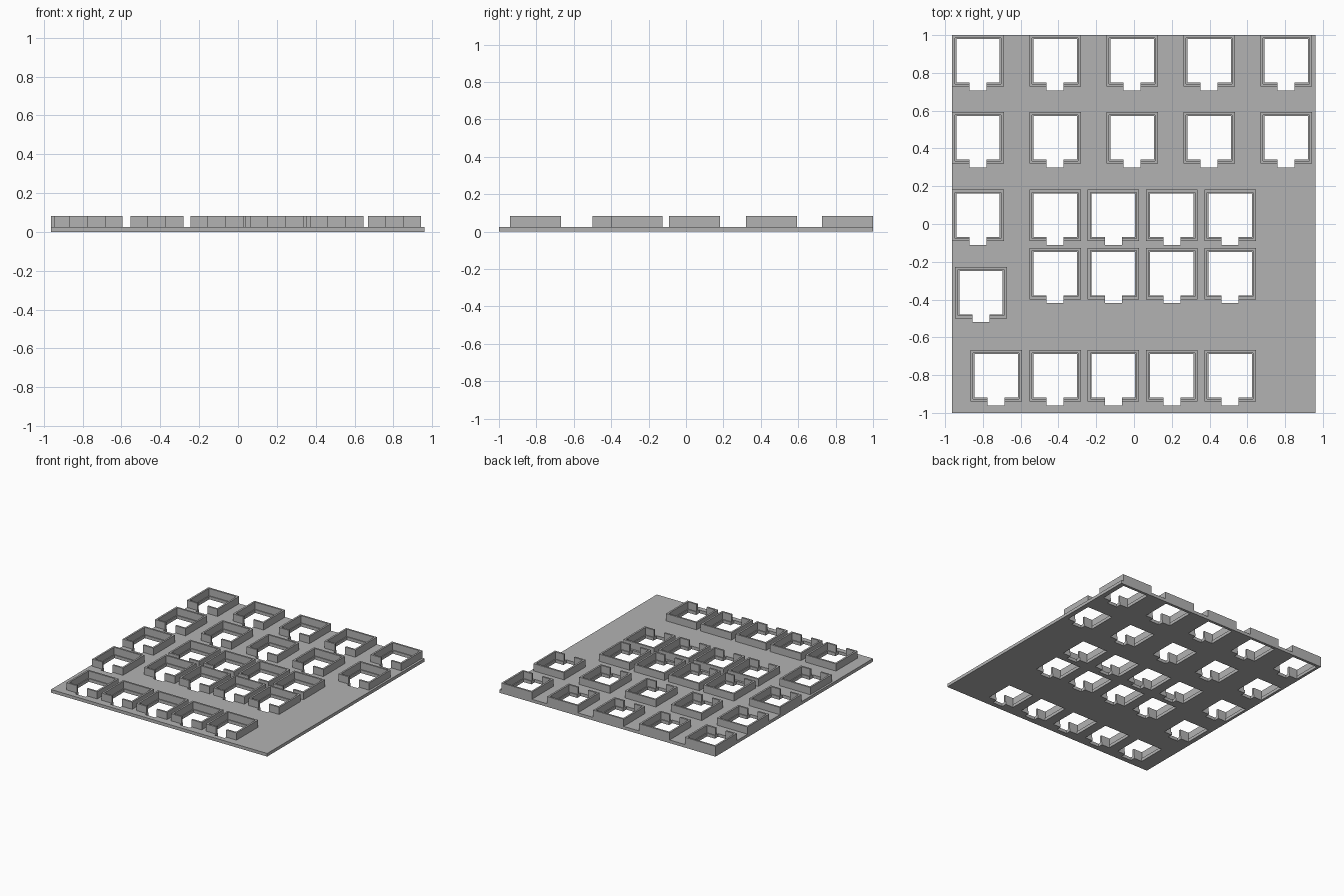
import bpy
import bmesh

cube = bpy.data.objects.get("Cube")
if cube:
    bpy.data.objects.remove(cube, do_unlink=True)

PLATE_TOP, WALL_TOP = 0.025, 0.083
OUTER, INNER, HOLE = 0.1365, 0.122, 0.115   # half widths of each socket
NOTCH, NOTCH_END = 0.045, 0.156

grey = bpy.data.materials.new("matte_grey")
grey.use_nodes = True
colour = (0.45, 0.45, 0.45, 1)
grey.diffuse_color = colour
grey.node_tree.nodes["Principled BSDF"].inputs["Base Color"].default_value = colour


def extruded(name, profile, centres, z0, z1):
    """Extrude a flat outline upwards at every centre, as one object."""
    bm = bmesh.new()
    for cx, cy in centres:
        face = bm.faces.new([bm.verts.new((cx + x, cy + y, z0)) for x, y in profile])
        top = bmesh.ops.extrude_face_region(bm, geom=[face], use_keep_orig=True)
        verts = [v for v in top["geom"] if isinstance(v, bmesh.types.BMVert)]
        bmesh.ops.translate(bm, verts=verts, vec=(0, 0, z1 - z0))
    bmesh.ops.recalc_face_normals(bm, faces=bm.faces)
    mesh = bpy.data.meshes.new(name)
    bm.to_mesh(mesh)
    bm.free()
    mesh.materials.append(grey)
    obj = bpy.data.objects.new(name, mesh)
    bpy.context.collection.objects.link(obj)
    return obj


def mirrored(half):
    """Complete a right-hand outline with its left-hand mirror."""
    return half + [(-x, y) for x, y in reversed(half)]


# Socket positions: wide rows, close-packed rows and two offset sockets
wide = [-0.826 + 0.408 * i for i in range(5)]
close = [-0.418 + 0.309 * i for i in range(4)]
centres = [(x, y) for y in (0.8635, 0.456) for x in wide]
centres += [(x, y) for y in (0.046, -0.263, -0.804) for x in close]
centres += [(wide[0], 0.046), (-0.81, -0.363), (-0.73, -0.804)]

# Base plate with notched square openings
plate = extruded("base_plate", [(-0.9625, -1), (0.96, -1), (0.96, 1), (-0.9625, 1)],
                 [(0, 0)], 0, PLATE_TOP)
opening = mirrored([(NOTCH, -NOTCH_END), (NOTCH, -HOLE), (HOLE, -HOLE), (HOLE, HOLE)])
cutter = extruded("opening_cutter", opening, centres, -0.1, 0.2)
cutter.hide_render = True
cut = plate.modifiers.new("openings", "BOOLEAN")
cut.object = cutter
cut.operation = "DIFFERENCE"
cut.solver = "EXACT"
bpy.context.view_layer.objects.active = plate
bpy.ops.object.modifier_apply(modifier=cut.name)
bpy.data.objects.remove(cutter, do_unlink=True)

# Raised socket walls, open at the front notch
wall = mirrored([(NOTCH, -INNER), (NOTCH, -OUTER), (OUTER, -OUTER), (OUTER, OUTER)])
inside = [(INNER, -INNER), (INNER, INNER), (-INNER, INNER), (-INNER, -INNER)]
wall = wall + inside[::-1]
for number, centre in enumerate(centres, 1):
    extruded(f"socket_wall_{number}", wall, [centre], PLATE_TOP, WALL_TOP)
